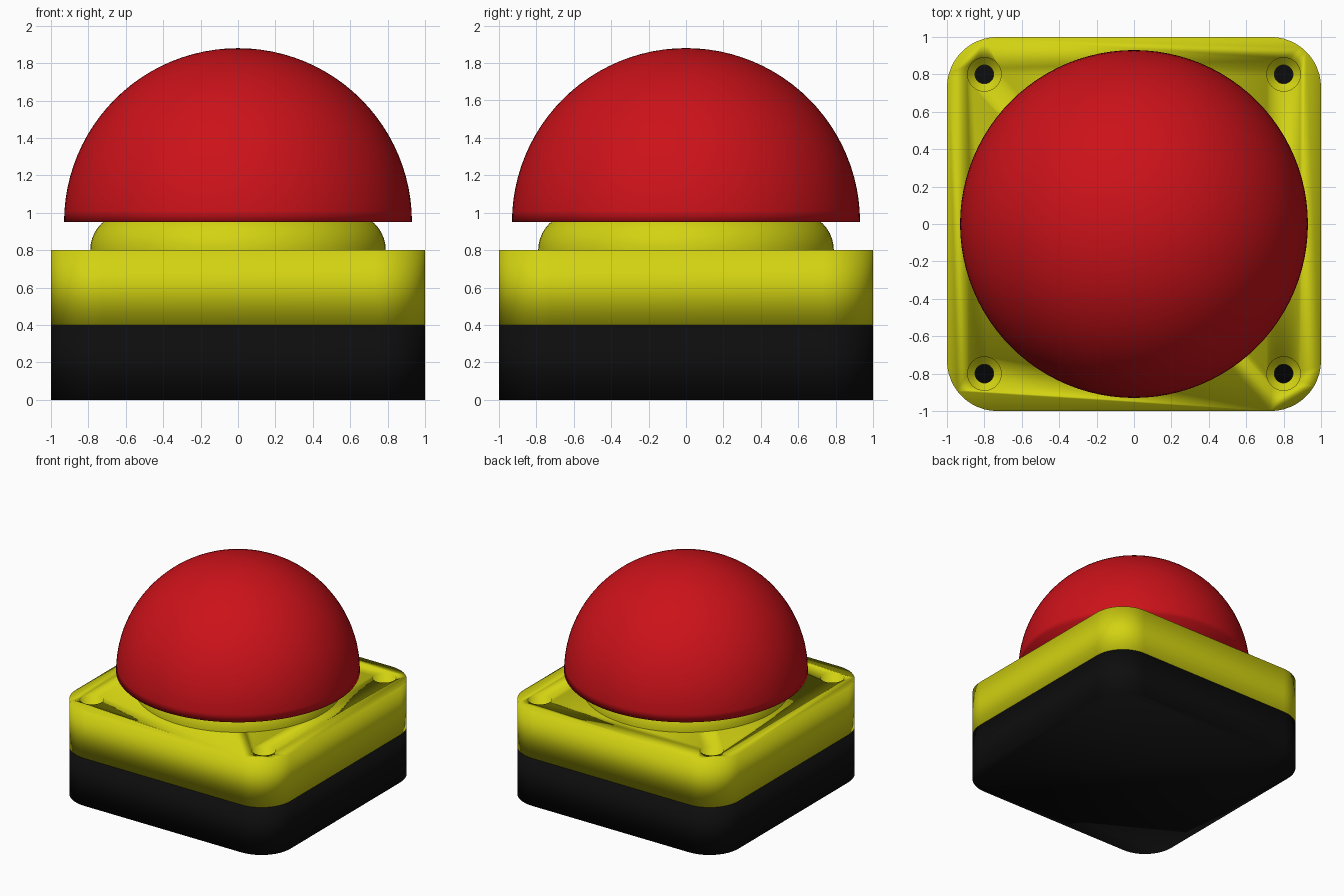
import bpy, bmesh, math

if "Cube" in bpy.data.objects:
    bpy.data.objects.remove(bpy.data.objects["Cube"])


def material(name, rgb):
    m = bpy.data.materials.new(name)
    m.diffuse_color = (*rgb, 1)
    m.use_nodes = True
    m.node_tree.nodes["Principled BSDF"].inputs["Base Color"].default_value = m.diffuse_color
    return m


RED = material("red", (0.6, 0.006, 0.01))
YELLOW = material("yellow", (0.65, 0.65, 0.006))
BLACK = material("black", (0.004, 0.004, 0.004))


def finish(bm, name, mat):
    bmesh.ops.recalc_face_normals(bm, faces=bm.faces[:])
    me = bpy.data.meshes.new(name)
    bm.to_mesh(me)
    bm.free()
    me.materials.append(mat)
    for p in me.polygons:
        p.use_smooth = True
    ob = bpy.data.objects.new(name, me)
    bpy.context.collection.objects.link(ob)
    return ob


def rounded_slab(name, z0, z1, mat, half=1.0, r=0.27, n=12):
    bm = bmesh.new()
    pts = []
    for q, (sx, sy) in enumerate([(1, 1), (-1, 1), (-1, -1), (1, -1)]):
        for i in range(n + 1):
            a = math.pi / 2 * (q + i / n)
            pts.append((sx * (half - r) + r * math.cos(a),
                        sy * (half - r) + r * math.sin(a), z0))
    face = bm.faces.new([bm.verts.new(p) for p in pts])
    ext = bmesh.ops.extrude_face_region(bm, geom=[face], use_keep_orig=True)
    top = [v for v in ext["geom"] if isinstance(v, bmesh.types.BMVert)]
    bmesh.ops.translate(bm, verts=top, vec=(0, 0, z1 - z0))
    return finish(bm, name, mat)


def lathe(bm, profile, seg, cx=0, cy=0):
    """Closed solid of revolution from (radius, z) points."""
    rings = [[bm.verts.new((cx + r * math.cos(2 * math.pi * i / seg),
                            cy + r * math.sin(2 * math.pi * i / seg), z))
              for i in range(seg)] if r > 1e-6 else [bm.verts.new((cx, cy, z))]
             for r, z in profile]
    for a, b in zip(rings, rings[1:]):
        for i in range(seg):
            j = (i + 1) % seg
            if len(b) == 1:
                bm.faces.new((a[i], a[j], b[0]))
            else:
                bm.faces.new((a[i], a[j], b[j], b[i]))
    for ring in (rings[0], rings[-1]):
        if len(ring) > 1:
            bm.faces.new(ring)


# black lower box and yellow upper housing
rounded_slab("base", 0, 0.4, BLACK)
housing = rounded_slab("housing", 0.4, 0.8, YELLOW)

# stepped screw holes in the four housing corners
bm = bmesh.new()
for x in (-0.8, 0.8):
    for y in (-0.8, 0.8):
        lathe(bm, [(0.05, 0.3), (0.05, 0.62), (0.09, 0.62), (0.09, 0.9)], 32, x, y)
cutter = finish(bm, "screw_hole_cutter", YELLOW)
cutter.hide_render = True
mod = housing.modifiers.new("screw_holes", "BOOLEAN")
mod.operation = "DIFFERENCE"
mod.solver = "EXACT"
mod.object = cutter
bpy.context.view_layer.objects.active = housing
bpy.ops.object.modifier_apply(modifier=mod.name)
bpy.data.objects.remove(cutter)

# rounded collar under the button
bm = bmesh.new()
arc = [math.pi / 2 * i / 10 for i in range(11)]
lathe(bm, [(0.79, 0.78)] + [(0.59 + 0.2 * math.cos(a), 0.8 + 0.2 * math.sin(a)) for a in arc], 96)
finish(bm, "collar", YELLOW)

# domed push button
bm = bmesh.new()
R = 0.93
lathe(bm, [(R * math.cos(math.pi / 2 * i / 24) if i < 24 else 0,
            0.95 + R * math.sin(math.pi / 2 * i / 24)) for i in range(25)], 96)
finish(bm, "button", RED)
